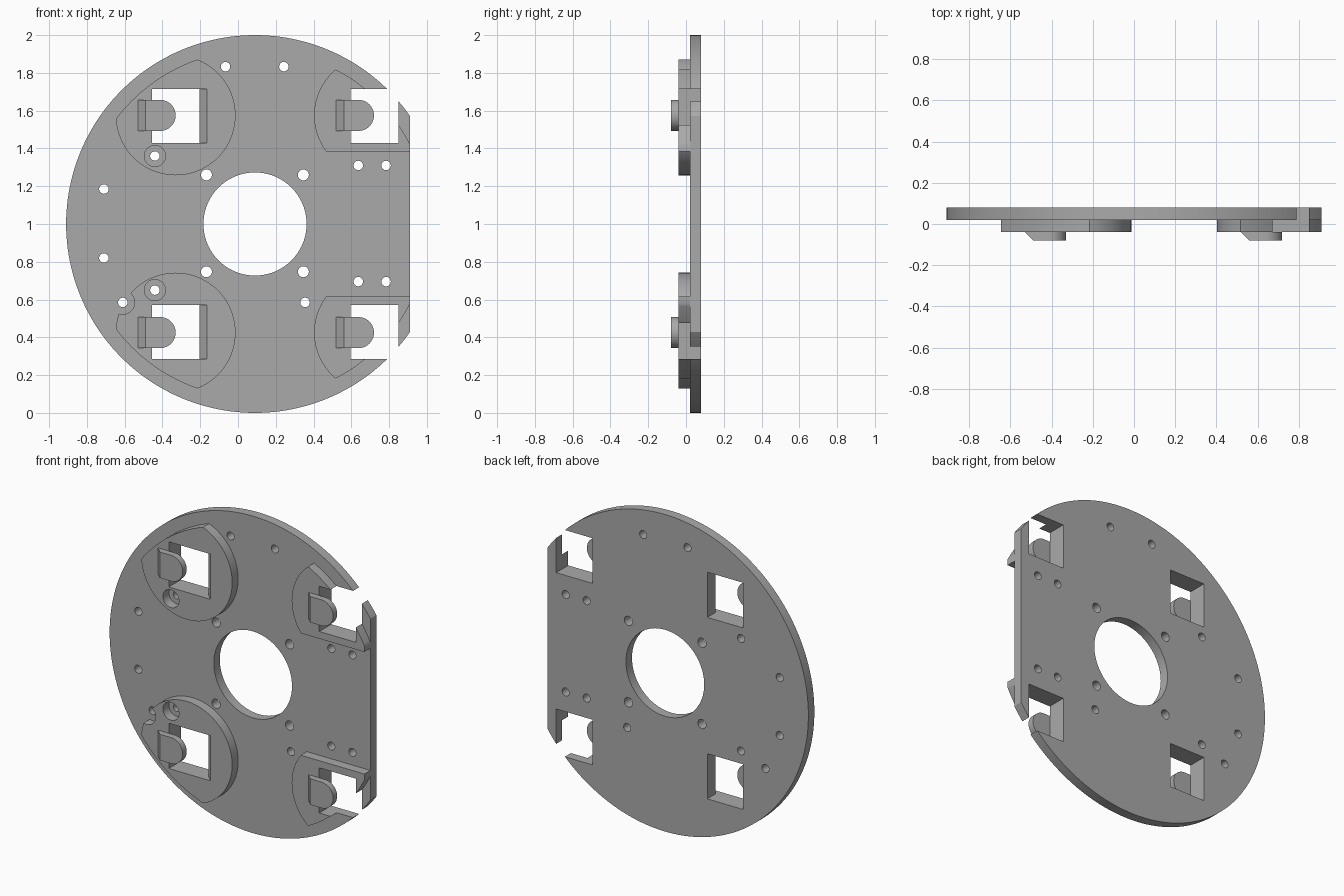
import bpy, bmesh
from math import cos, sin, pi, radians

cube = bpy.data.objects.get("Cube")
if cube:
    bpy.data.objects.remove(cube, do_unlink=True)

grey = bpy.data.materials.new("plain grey")
grey.use_nodes = True
tone = (0.4, 0.4, 0.4, 1)
grey.diffuse_color = tone
grey.node_tree.nodes["Principled BSDF"].inputs["Base Color"].default_value = tone

CX, CZ = 0.09, 1.0                   # disc centre
BACK, FACE, PAD, TAB = 0.08, 0.02, -0.04, -0.08   # depth levels along y


def arc(x, z, r, a0=0, a1=2 * pi, n=96):
    full = abs(a1 - a0 - 2 * pi) < 1e-6
    steps = n if full else n + 1
    return [(x + r * cos(a0 + (a1 - a0) * i / n), z + r * sin(a0 + (a1 - a0) * i / n))
            for i in range(steps)]


def rect(x0, x1, z0, z1):
    return [(x0, z0), (x1, z0), (x1, z1), (x0, z1)]


def prism(name, outline, lo, hi, axis="y"):
    """Extrude an outline along y (outline in x, z) or along z (outline in x, y)."""
    place = (lambda p, d: (p[0], d, p[1])) if axis == "y" else (lambda p, d: (p[0], p[1], d))
    bm = bmesh.new()
    a = [bm.verts.new(place(p, lo)) for p in outline]
    b = [bm.verts.new(place(p, hi)) for p in outline]
    bm.faces.new(a)
    bm.faces.new(b)
    for i in range(len(a)):
        j = (i + 1) % len(a)
        bm.faces.new((a[i], a[j], b[j], b[i]))
    bmesh.ops.recalc_face_normals(bm, faces=bm.faces)
    mesh = bpy.data.meshes.new(name)
    bm.to_mesh(mesh)
    bm.free()
    mesh.materials.append(grey)
    ob = bpy.data.objects.new(name, mesh)
    bpy.context.scene.collection.objects.link(ob)
    return ob


def carve(ob, cutter, mode="DIFFERENCE"):
    """Apply one boolean and drop the cutter."""
    cutter.hide_render = True
    mod = ob.modifiers.new("cut", "BOOLEAN")
    mod.operation, mod.solver, mod.object = mode, "EXACT", cutter
    bpy.context.view_layer.update()
    mesh = bpy.data.meshes.new_from_object(ob.evaluated_get(bpy.context.evaluated_depsgraph_get()))
    ob.modifiers.clear()
    ob.data = mesh
    bpy.data.objects.remove(cutter, do_unlink=True)


def bore(ob, x, z, r, y0=-0.2, y1=0.2, n=32):
    carve(ob, prism("cutter", arc(x, z, r, n=n), y0, y1))


def finish(ob):
    ob.data.shade_smooth()
    ob.data.set_sharp_from_angle(angle=radians(30))


def window(side, z0, z1):
    """Cutter for a sensor window; the left-hand pair has a sloped lip."""
    if side < 0:
        profile = [(-0.455, 0.2), (-0.205, 0.2), (-0.205, 0), (-0.145, -0.06),
                   (-0.145, -0.1), (-0.455, -0.1)]
    else:
        profile = rect(0.595, 0.85, -0.1, 0.2)
    return prism("cutter", profile, z0, z1, "z")


# Main disc with one flat side and a large centre opening
plate = prism("base_plate", arc(CX, CZ, 1, n=192), FACE, BACK)
carve(plate, prism("cutter", rect(0.91, 1.5, -0.5, 2.5), -0.2, 0.2))
bore(plate, CX, CZ, 0.273, n=96)

# Screw holes
screws = [(-0.44, 1.36), (-0.44, 0.65), (-0.61, 0.585), (0.355, 0.585),
          (-0.066, 1.833), (0.243, 1.833)]
screws += [(x, z) for x in (0.637, 0.784) for z in (0.695, 1.31)]
screws += [(-0.71, z) for z in (0.82, 1.185)]
for x, z in screws:
    bore(plate, x, z, 0.025)
for x in (-0.167, 0.346):
    for z in (0.747, 1.26):
        bore(plate, x, z, 0.029)

# Four raised pads with windows and locating tabs
for side, xc, side_name in ((-1, -0.33, "right"), (1, 0.72, "left")):
    for up, level in ((1, "upper"), (-1, "lower")):
        zc = CZ + up * 0.575
        z0, z1 = sorted((CZ + up * 0.43, CZ + up * 0.715))
        carve(plate, window(side, z0, z1))

        pad = prism(f"{level}_{side_name}_pad", arc(xc, zc, 0.317), PAD, FACE)
        carve(pad, prism("cutter", arc(CX, CZ, 0.923, n=192), -0.2, 0.2), "INTERSECT")
        if side > 0:
            za, zb = sorted((CZ + up * 0.385, CZ + up * 1.2))
            carve(pad, prism("cutter", rect(0, 0.91, za, zb), -0.2, 0.2), "INTERSECT")
        else:
            # Countersunk screw seat
            bore(pad, -0.44, 1.36 if up > 0 else 0.65, 0.056, n=48)
            if up < 0:
                bore(pad, -0.61, 0.585, 0.063, n=48)
        carve(pad, window(side, z0, z1))
        finish(pad)

        # Tab: rounded free end, sloped root
        r, left = 0.082, xc - 0.2
        outline = arc(xc - r, zc, r, -pi / 2, pi / 2, 32) + [(left, zc + r), (left, zc - r)]
        tab = prism(f"{level}_{side_name}_tab", outline, TAB, PAD)
        for v in tab.data.vertices:
            if v.co.x < left + 0.001 and v.co.y < TAB + 0.001:
                v.co.x += 0.04
        finish(tab)

finish(plate)
